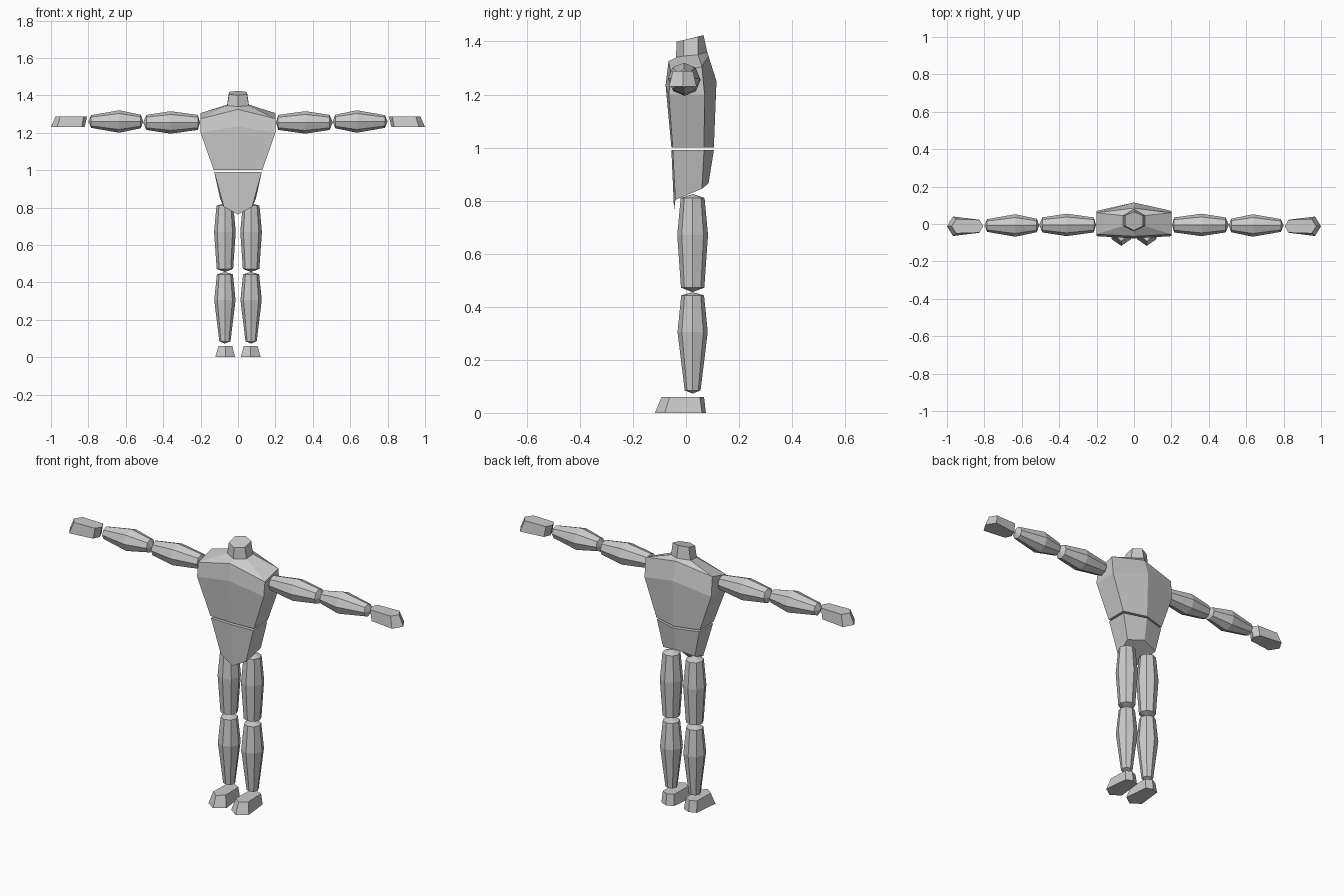
import bpy, bmesh, math
from mathutils import Vector

if "Cube" in bpy.data.objects:
    bpy.data.objects.remove(bpy.data.objects["Cube"])

grey = bpy.data.materials.new("plain grey")
grey.diffuse_color = (0.6, 0.6, 0.6, 1)
grey.use_nodes = True
grey.node_tree.nodes["Principled BSDF"].inputs["Base Color"].default_value = grey.diffuse_color


def loft(name, rings, start=None, end=None):
    """Skin rings of equal length; close each end with a tip point or a cap."""
    bm = bmesh.new()
    rows = [[bm.verts.new(p) for p in ring] for ring in rings]
    n = len(rows[0])
    for a, b in zip(rows, rows[1:]):
        for i in range(n):
            j = (i + 1) % n
            bm.faces.new((a[i], a[j], b[j], b[i]))
    for row, tip in ((rows[0], start), (rows[-1], end)):
        if tip is None:
            bm.faces.new(row)
        else:
            t = bm.verts.new(tip)
            for i in range(n):
                bm.faces.new((row[i], row[(i + 1) % n], t))
    bmesh.ops.recalc_face_normals(bm, faces=bm.faces)
    me = bpy.data.meshes.new(name)
    bm.to_mesh(me)
    bm.free()
    me.materials.append(grey)
    ob = bpy.data.objects.new(name, me)
    bpy.context.collection.objects.link(ob)
    return ob


def mirror(ob):
    ob.modifiers.new("Mirror", 'MIRROR')


def limb(name, axis, centre, profile, start, end):
    """Eight-sided spindle along x or z; profile holds (position, radius)."""
    def at(pos, u, v):
        if axis == 'x':
            return Vector((pos, centre[0] + u, centre[1] + v))
        return Vector((centre[0] + u, centre[1] + v, pos))
    angles = [k * math.pi / 4 for k in range(8)]
    rings = [[at(p, r * math.cos(a), r * math.sin(a)) for a in angles] for p, r in profile]
    mirror(loft(name, rings, at(start, 0, 0), at(end, 0, 0)))


def body_ring(front, front_side, back_side, back):
    """Six-point section: centre points are (y, z), side points (x, y, z)."""
    flip = lambda p: (-p[0], p[1], p[2])
    return [(0, *front), front_side, back_side, (0, *back), flip(back_side), flip(front_side)]


# Chest, shoulders and neck
loft("torso", [
    body_ring((-.055, 1.0), (.13, -.05, 1.0), (.13, .068, 1.0), (.105, 1.0)),
    body_ring((-.077, 1.235), (.2, -.065, 1.2), (.2, .07, 1.2), (.115, 1.25)),
    body_ring((-.066, 1.325), (.2, -.055, 1.275), (.2, .06, 1.305), (.085, 1.345)),
    body_ring((-.038, 1.34), (.058, -.01, 1.345), (.058, .045, 1.35), (.08, 1.36)),
    body_ring((-.035, 1.4), (.048, -.01, 1.405), (.048, .045, 1.418), (.066, 1.424)),
])

# Hips, running down to a point at the front
loft("pelvis", [
    body_ring((-.055, .99), (.127, -.05, .99), (.127, .068, .99), (.105, .99)),
    body_ring((-.045, .763), (.075, -.04, .803), (.095, .06, .845), (.085, .865)),
])

# Arms
limb("upper_arm", 'x', (-.005, 1.255), [(.215, .04), (.36, .06), (.49, .04)], .203, .507)
limb("forearm", 'x', (-.008, 1.26), [(.52, .036), (.635, .06), (.785, .034)], .507, .8)

# Legs
limb("thigh", 'z', (.07, .025), [(.81, .045), (.67, .058), (.472, .044)], .825, .455)
limb("shin", 'z', (.07, .025), [(.443, .043), (.305, .057), (.085, .03)], .455, .073)


# Hands and feet: pointed six-sided slabs, narrower on top
def slab(name, place, low, high, z0, z1):
    rings = []
    for (tip, toe, heel, back, w1, w2), z in ((low, z0), (high, z1)):
        outline = [(tip, 0), (toe, w1), (heel, w2), (back, 0), (heel, -w2), (toe, -w1)]
        rings.append([place(l, w, z) for l, w in outline])
    mirror(loft(name, rings))


slab("hand", lambda l, w, z: (l, -.012 + w, z),
     (1.0, .968, .835, .82, .052, .036), (.975, .95, .825, .807, .038, .034), 1.23, 1.288)
slab("foot", lambda l, w, z: (.068 + w, -l, z),
     (.117, .08, -.06, -.075, .053, .038), (.092, .062, -.052, -.068, .037, .034), 0, .06)
